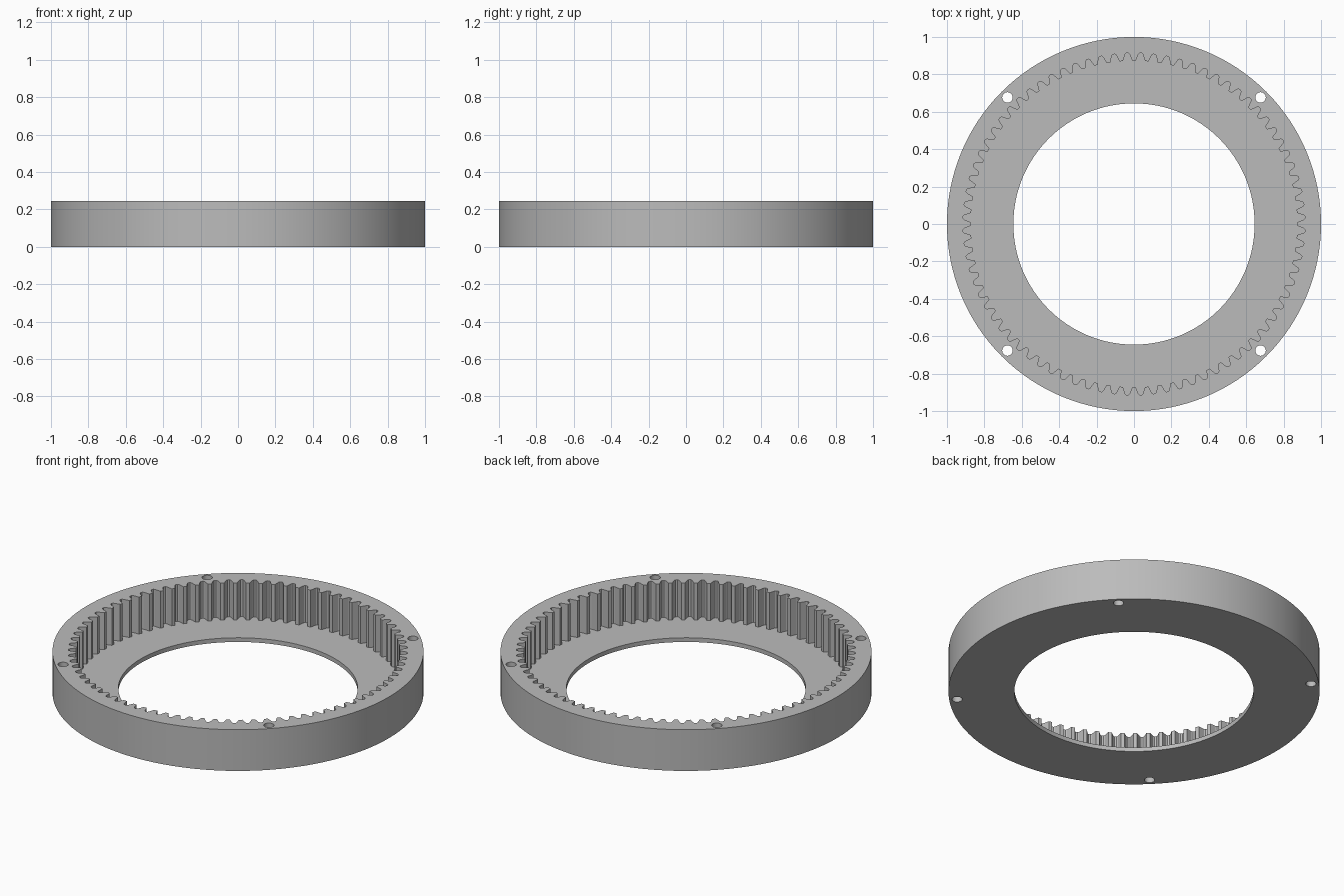
import bpy
import bmesh
from math import sin, cos, pi, radians

HEIGHT = 0.245
FLOOR = 0.025
TEETH = 80
BOLT_CIRCLE = 0.957

cube = bpy.data.objects.get("Cube")
if cube:
    bpy.data.objects.remove(cube, do_unlink=True)

grey = bpy.data.materials.new("plain_grey")
grey.use_nodes = True
grey.diffuse_color = (0.5, 0.5, 0.5, 1)
grey.node_tree.nodes["Principled BSDF"].inputs["Base Color"].default_value = (0.5, 0.5, 0.5, 1)


def prism(name, outline, low, high):
    """Extrude a closed flat outline from low to high."""
    bm = bmesh.new()
    face = bm.faces.new([bm.verts.new((x, y, low)) for x, y in outline])
    top = bmesh.ops.extrude_face_region(bm, geom=[face])["geom"]
    moved = [v for v in top if isinstance(v, bmesh.types.BMVert)]
    bmesh.ops.translate(bm, verts=moved, vec=(0, 0, high - low))
    bmesh.ops.recalc_face_normals(bm, faces=bm.faces)
    mesh = bpy.data.meshes.new(name)
    bm.to_mesh(mesh)
    bm.free()
    mesh.materials.append(grey)
    obj = bpy.data.objects.new(name, mesh)
    bpy.context.collection.objects.link(obj)
    return obj


def circle(radius, sides, cx=0, cy=0):
    return [(cx + radius * cos(2 * pi * i / sides), cy + radius * sin(2 * pi * i / sides))
            for i in range(sides)]


def toothed_outline():
    # One tooth: fraction of the pitch and radius, tip first, then the rounded root
    tooth = [(-0.14, 0.873), (0.14, 0.873), (0.24, 0.891), (0.33, 0.908),
             (0.42, 0.914), (0.58, 0.914), (0.67, 0.908), (0.76, 0.891)]
    points = []
    for i in range(TEETH):
        for step, radius in tooth:
            a = pi / 2 + 2 * pi * (i + step) / TEETH
            points.append((radius * cos(a), radius * sin(a)))
    return points


# Solid disc that becomes the ring
ring = prism("ring_gear", circle(1, 128), 0, HEIGHT)

# Toothed pocket, central opening and four bolt holes
cutters = [prism("toothed_pocket_cutter", toothed_outline(), FLOOR, HEIGHT + 0.1),
           prism("opening_cutter", circle(0.645, 128), -0.1, HEIGHT + 0.2)]
for i in range(4):
    a = radians(45 + 90 * i)
    hole = circle(0.028, 24, BOLT_CIRCLE * cos(a), BOLT_CIRCLE * sin(a))
    cutters.append(prism("bolt_hole_cutter", hole, -0.1, HEIGHT + 0.1))

bpy.context.view_layer.objects.active = ring
for cutter in cutters:
    cutter.hide_render = True
    mod = ring.modifiers.new("cut", "BOOLEAN")
    mod.operation = "DIFFERENCE"
    mod.solver = "EXACT"
    mod.object = cutter
    bpy.ops.object.modifier_apply(modifier=mod.name)
    bpy.data.objects.remove(cutter, do_unlink=True)

# Smooth the round walls, keep the rims and tooth edges crisp
bpy.ops.object.select_all(action="DESELECT")
ring.select_set(True)
bpy.ops.object.shade_smooth_by_angle(angle=radians(18))
